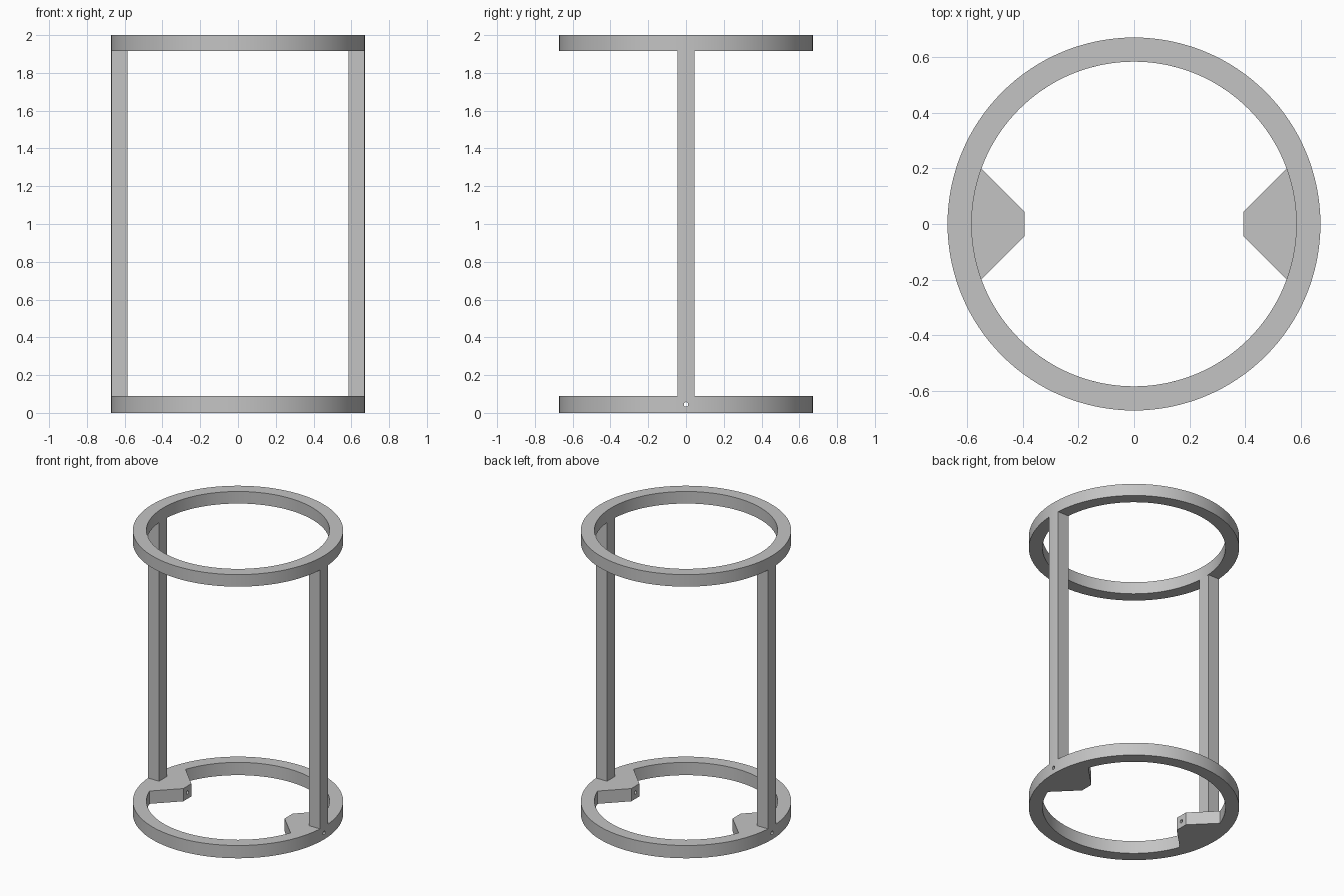
import bpy
import bmesh
from math import cos, sin, tau, asin, pi

cube = bpy.data.objects.get("Cube")
if cube:
    bpy.data.objects.remove(cube, do_unlink=True)

OUTER, INNER, HEIGHT = 0.672, 0.585, 2.0
RING_H, BASE_H = 0.085, 0.09
HALF_W = 0.044
SEGMENTS = 128

grey = bpy.data.materials.new("plain grey")
grey.use_nodes = True
grey.diffuse_color = (0.55, 0.55, 0.55, 1)
grey.node_tree.nodes["Principled BSDF"].inputs["Base Color"].default_value = (0.55, 0.55, 0.55, 1)


def arc(radius, start, end, count):
    steps = [start + (end - start) * i / count for i in range(count + 1)]
    return [(radius * cos(a), radius * sin(a)) for a in steps]


def extrude_outline(name, loops, bottom, top):
    """Fill flat outlines (outer one first, then holes) and extrude them upward."""
    bm = bmesh.new()
    edges = []
    for loop in loops:
        verts = [bm.verts.new((x, y, bottom)) for x, y in loop]
        edges += [bm.edges.new((v, verts[i - 1])) for i, v in enumerate(verts)]
    bmesh.ops.triangle_fill(bm, edges=edges, use_beauty=True, use_dissolve=False)
    out = bmesh.ops.extrude_face_region(bm, geom=bm.faces[:], use_keep_orig=True)
    moved = [g for g in out["geom"] if isinstance(g, bmesh.types.BMVert)]
    bmesh.ops.translate(bm, verts=moved, vec=(0, 0, top - bottom))
    bmesh.ops.recalc_face_normals(bm, faces=bm.faces[:])
    mesh = bpy.data.meshes.new(name)
    bm.to_mesh(mesh)
    bm.free()
    mesh.materials.append(grey)
    obj = bpy.data.objects.new(name, mesh)
    bpy.context.collection.objects.link(obj)
    return obj


def smooth(obj):
    bpy.ops.object.select_all(action='DESELECT')
    obj.select_set(True)
    bpy.context.view_layer.objects.active = obj
    bpy.ops.object.shade_smooth_by_angle(angle=0.5)


outer_circle = arc(OUTER, 0, tau, SEGMENTS)[:-1]
inner_circle = arc(INNER, 0, tau, SEGMENTS)[:-1]

# Top ring
top_ring = extrude_outline("top_ring", [outer_circle, inner_circle], HEIGHT - RING_H, HEIGHT)

# Base ring whose inner outline carries two tapered tabs
TAB_X, TAB_Y = 0.395, 0.045
spread = asin(0.2 / INNER)
half_outline = arc(INNER, spread, pi - spread, SEGMENTS // 2)
half_outline += [(-TAB_X, TAB_Y), (-TAB_X, -TAB_Y)]
tabbed_outline = half_outline + [(-x, -y) for x, y in half_outline]
base_ring = extrude_outline("base_ring", [outer_circle, tabbed_outline], 0, BASE_H)

# Pin hole running sideways through the base and both tabs
bpy.ops.mesh.primitive_cylinder_add(vertices=24, radius=0.012, depth=2,
                                    location=(0, 0, BASE_H / 2), rotation=(0, pi / 2, 0))
cutter = bpy.context.object
cutter.name = "pin_hole_cutter"
cutter.hide_render = True
cut = base_ring.modifiers.new("pin_hole", 'BOOLEAN')
cut.operation = 'DIFFERENCE'
cut.solver = 'EXACT'
cut.object = cutter
bpy.ops.object.select_all(action='DESELECT')
base_ring.select_set(True)
bpy.context.view_layer.objects.active = base_ring
bpy.ops.object.modifier_apply(modifier=cut.name)
bpy.data.objects.remove(cutter, do_unlink=True)

# Upright posts, outer face following the rings
half_angle = asin(HALF_W / OUTER)
post_outline = arc(OUTER, -half_angle, half_angle, 4) + [(INNER, HALF_W), (INNER, -HALF_W)]
for side, sign in (("left", 1), ("right", -1)):
    outline = [(sign * x, sign * y) for x, y in post_outline]
    smooth(extrude_outline(side + "_post", [outline], BASE_H, HEIGHT - RING_H))

for ring in (top_ring, base_ring):
    smooth(ring)
